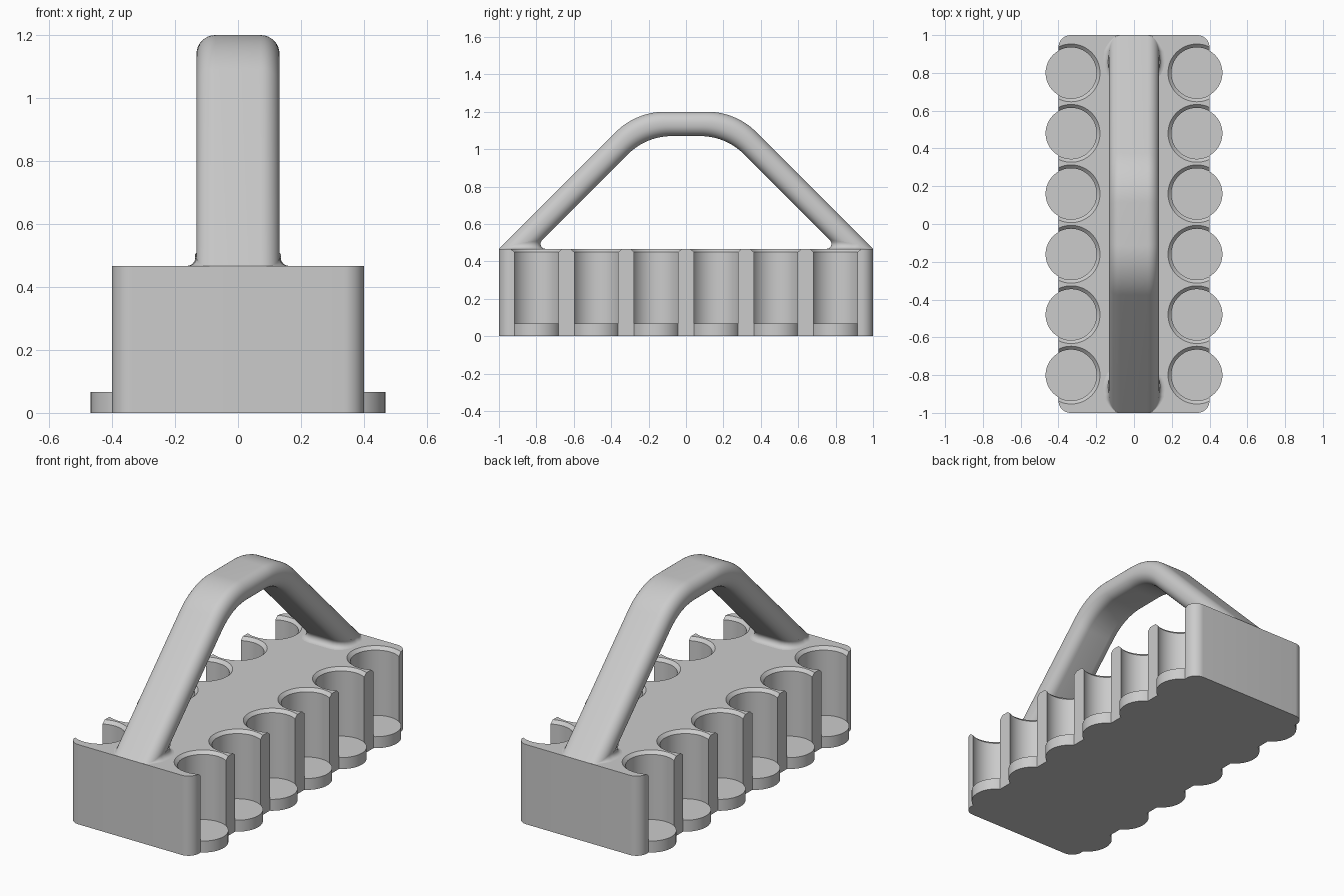
import bpy, bmesh, math
from mathutils import Vector

if "Cube" in bpy.data.objects:
    bpy.data.objects.remove(bpy.data.objects["Cube"], do_unlink=True)

grey = bpy.data.materials.new("plain grey")
grey.use_nodes = True
COLOUR = (0.6, 0.6, 0.6, 1)
grey.diffuse_color = COLOUR
grey.node_tree.nodes["Principled BSDF"].inputs["Base Color"].default_value = COLOUR

TOP, FLOOR = 0.467, 0.067
SEATS = [(sx * 0.333, (i - 2.5) * 0.32) for sx in (-1, 1) for i in range(6)]


def finish(name, bm):
    bmesh.ops.recalc_face_normals(bm, faces=bm.faces)
    mesh = bpy.data.meshes.new(name)
    bm.to_mesh(mesh)
    bm.free()
    obj = bpy.data.objects.new(name, mesh)
    bpy.context.collection.objects.link(obj)
    mesh.materials.append(grey)
    return obj


def select(obj):
    bpy.ops.object.select_all(action='DESELECT')
    obj.select_set(True)
    bpy.context.view_layer.objects.active = obj


def bridge(bm, loops):
    for a, b in zip(loops, loops[1:]):
        n = len(a)
        for i in range(n):
            bm.faces.new((a[i], a[(i + 1) % n], b[(i + 1) % n], b[i]))


def turned(name, profile, sides=64):
    """Solid of stacked (radius, z) rings, repeated at every seat."""
    bm = bmesh.new()
    for cx, cy in SEATS:
        rings = []
        for r, z in profile:
            rings.append([bm.verts.new((cx + r * math.cos(k * math.tau / sides),
                                        cy + r * math.sin(k * math.tau / sides), z))
                          for k in range(sides)])
        bridge(bm, rings)
        bm.faces.new(rings[0])
        bm.faces.new(rings[-1])
    return finish(name, bm)


# Block with rounded upright edges
bm = bmesh.new()
bmesh.ops.create_cube(bm, size=1)
for v in bm.verts:
    v.co = (v.co.x * 0.8, v.co.y * 2, (v.co.z + 0.5) * TOP)
upright = [e for e in bm.edges if abs(e.verts[0].co.z - e.verts[1].co.z) > 0.1]
bmesh.ops.bevel(bm, geom=upright, offset=0.065, segments=10, profile=0.5, affect='EDGES')
block = finish("holder_block", bm)

# Seat discs are added, then chamfered pockets are cut above them
discs = turned("seat_discs", [(0.135, 0), (0.135, FLOOR)])
pockets = turned("pocket_cutter", [(0.135, FLOOR), (0.135, TOP - 0.018),
                                   (0.153, TOP), (0.153, TOP + 0.1)])
for tool, operation in ((discs, 'UNION'), (pockets, 'DIFFERENCE')):
    tool.hide_render = True
    select(block)
    mod = block.modifiers.new("cut", 'BOOLEAN')
    mod.object, mod.operation, mod.solver = tool, operation, 'EXACT'
    bpy.ops.object.modifier_apply(modifier=mod.name)
    bpy.data.objects.remove(tool, do_unlink=True)
select(block)
bpy.ops.object.shade_smooth_by_angle(angle=math.radians(30))

# Handle: rounded section carried along paired outer and inner edges
HALF_W, THICK, ROUND, PEAK = 0.132, 0.13, 0.06, 1.2


def bend(corner_y, z, radius, steps=20):
    """Arc from the 45 degree leg into the level grip."""
    cy = corner_y + radius * math.tan(math.pi / 8)
    angles = [math.radians(135 - 45 * k / steps) for k in range(steps + 1)]
    return [Vector((0, cy + radius * math.cos(a), z - radius + radius * math.sin(a)))
            for a in angles]


foot = (Vector((0, -1, TOP)), Vector((0, -1 + THICK * math.sqrt(2), TOP)))
corner = -1 + PEAK - TOP
stations = [foot] + list(zip(
    bend(corner, PEAK, 0.37),
    bend(corner + THICK * math.tan(math.pi / 8), PEAK - THICK, 0.33)))
stations += [tuple(Vector((0, -p.y, p.z)) for p in pair) for pair in reversed(stations)]

# Section points as (x, depth) with outward normals
section = []
for sx, sd, start in ((1, 1, 0), (-1, 1, 90), (-1, -1, 180), (1, -1, 270)):
    for k in range(9):
        a = math.radians(start + 90 * k / 8)
        nx, nd = math.cos(a), math.sin(a)
        section.append((sx * (HALF_W - ROUND) + ROUND * nx,
                        THICK / 2 + sd * (THICK / 2 - ROUND) + ROUND * nd, nx, nd))

bm = bmesh.new()
loops = []
for outer, inner in stations:
    ring = []
    for x, d, _, _ in section:
        p = outer.lerp(inner, d / THICK)
        ring.append(bm.verts.new((x, p.y, p.z)))
    loops.append(ring)
bridge(bm, loops)
handle = finish("handle", bm)
select(handle)
bpy.ops.object.shade_smooth_by_angle(angle=math.radians(40))

# Rolling fillet where each leg meets the block, fading out at the end wall
for name, side in (("front_fillet", 1), ("back_fillet", -1)):
    bm = bmesh.new()
    rows = []
    for x, d, nx, nd in section:
        base = Vector((x, foot[0].y + d * math.sqrt(2), TOP))
        normal = Vector((nx, nd * math.sqrt(0.5), -nd * math.sqrt(0.5)))
        r = 0.027 * min(1, max(0.001, 1 - normal.z / 0.7))
        flat = Vector((normal.x, normal.y, 0))
        centre = base + flat.normalized() * r * (1 - normal.z) / flat.length
        centre.z += r
        row = []
        for k in range(7):
            arm = Vector((0, 0, -1)).slerp(-normal, k / 6)
            p = centre + arm * r
            row.append(bm.verts.new((p.x, side * max(p.y, -1), p.z)))
        rows.append(row)
    bridge(bm, [list(ring) for ring in zip(*rows)])
    fillet = finish(name, bm)
    select(fillet)
    bpy.ops.object.shade_smooth_by_angle(angle=math.radians(60))
